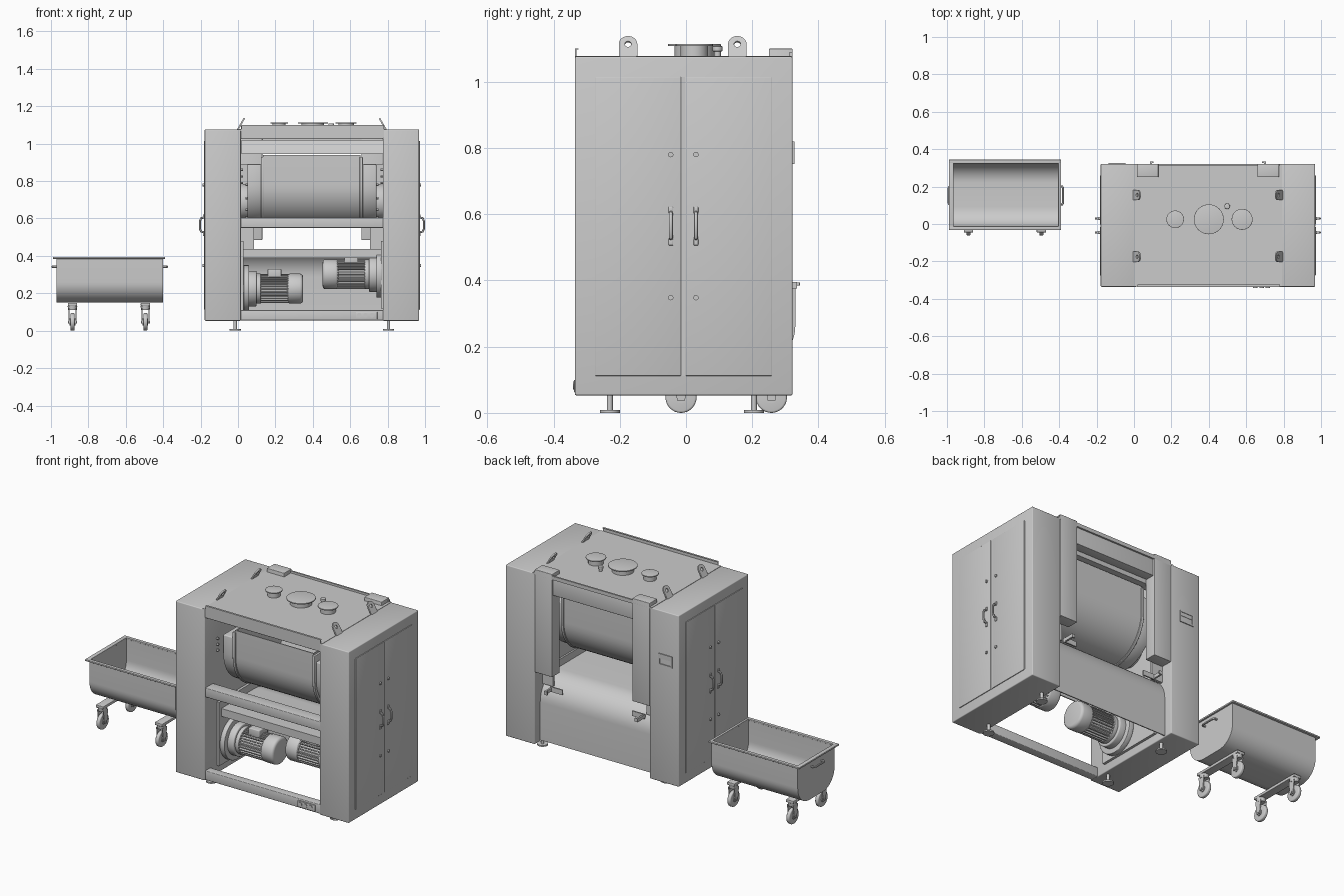
import bpy, bmesh
from math import sin, cos, pi, radians
from mathutils import Matrix, Vector

if "Cube" in bpy.data.objects:
    bpy.data.objects.remove(bpy.data.objects["Cube"])

MX = 0.395                                   # machine mirror plane


def add(name, bm, bevel=0, solid=0):
    bmesh.ops.recalc_face_normals(bm, faces=bm.faces)
    me = bpy.data.meshes.new(name)
    bm.to_mesh(me)
    bm.free()
    ob = bpy.data.objects.new(name, me)
    bpy.context.collection.objects.link(ob)
    if solid:
        m = ob.modifiers.new("solid", 'SOLIDIFY')
        m.thickness, m.offset = solid, -1
    if bevel:
        m = ob.modifiers.new("bevel", 'BEVEL')
        m.width, m.segments, m.limit_method = bevel, 3, 'ANGLE'
    return ob


def box(name, x0, x1, y0, y1, z0, z1, bevel=0):
    bm = bmesh.new()
    bmesh.ops.create_cube(bm, size=1)
    for v in bm.verts:
        v.co = Vector(((x0 + x1) / 2 + v.co.x * (x1 - x0), (y0 + y1) / 2 + v.co.y * (y1 - y0),
                       (z0 + z1) / 2 + v.co.z * (z1 - z0)))
    return add(name, bm, bevel)


def cyl(name, c, r, h, axis='Z', r2=None, seg=32, bevel=0):
    bm = bmesh.new()
    rot = {'Z': Matrix(), 'X': Matrix.Rotation(pi / 2, 4, 'Y'), 'Y': Matrix.Rotation(-pi / 2, 4, 'X')}[axis]
    bmesh.ops.create_cone(bm, cap_ends=True, segments=seg, radius1=r, radius2=r if r2 is None else r2,
                          depth=h, matrix=Matrix.Translation(c) @ rot)
    return add(name, bm, bevel)


def prism(name, prof, x0, x1, bevel=0, open_top=False, solid=0):
    """Extrude a closed y-z profile along x; optionally remove the last (top) strip."""
    bm = bmesh.new()
    a = [bm.verts.new((x0, y, z)) for y, z in prof]
    b = [bm.verts.new((x1, y, z)) for y, z in prof]
    n = len(prof)
    bm.faces.new(a)
    bm.faces.new(b[::-1])
    for i in range(n - 1 if open_top else n):
        j = (i + 1) % n
        bm.faces.new((a[i], b[i], b[j], a[j]))
    return add(name, bm, bevel, solid)


def tube(name, pts, r):
    cu = bpy.data.curves.new(name, 'CURVE')
    cu.dimensions, cu.bevel_depth, cu.bevel_resolution, cu.use_fill_caps = '3D', r, 3, True
    s = cu.splines.new('POLY')
    s.points.add(len(pts) - 1)
    for p, q in zip(s.points, pts):
        p.co = (*q, 1)
    ob = bpy.data.objects.new(name, cu)
    bpy.context.collection.objects.link(ob)


def u_prof(y0, y1, zb, zt, r, n=12):
    """Trough section: open at the top, rounded at the bottom corners."""
    left = [(y0 + r - r * cos(pi / 2 * i / n), zb + r - r * sin(pi / 2 * i / n)) for i in range(n + 1)]
    right = [(y0 + y1 - y, z) for y, z in reversed(left)]
    if abs(y1 - y0 - 2 * r) < 1e-6:
        right = right[1:]
    return [(y0, zt)] + left + right + [(y1, zt)]


def lug(x, y, s):
    """Lifting eye leaning inwards."""
    bm = bmesh.new()
    n, r, h, rings = 32, 0.028, 0.045, []
    for t in (-0.004, 0.004):
        outer, inner = [], []
        for i in range(n):
            a = 2 * pi * i / n
            k = r if sin(a) >= 0 else min(r / max(abs(cos(a)), 1e-6), h / abs(sin(a)))
            for ring, d in ((outer, k), (inner, 0.010)):
                ring.append(bm.verts.new((t, d * cos(a), d * sin(a))))
        rings.append((outer, inner))
    (o0, i0), (o1, i1) = rings
    for p, q in ((o0, o1), (i0, i1), (o0, i0), (o1, i1)):
        for i in range(n):
            j = (i + 1) % n
            bm.faces.new((p[i], p[j], q[j], q[i]))
    ob = add("lifting_lug", bm)
    ob.location = (x, y, 1.112)
    ob.rotation_euler = (0, -s * radians(30), 0)


# cabinets, doors and everything mirrored left / right on the machine
for s in (-1, 1):
    X = lambda d: MX + s * d

    def mbox(name, d0, d1, *rest, **kw):
        return box(name, min(X(d0), X(d1)), max(X(d0), X(d1)), *rest, **kw)

    mbox("cabinet", 0.38, 0.573, -0.336, 0.322, 0.053, 1.076, bevel=0.005)
    for y0, y1 in ((-0.275, -0.015), (-0.002, 0.26)):
        mbox("cabinet_door", 0.55, 0.577, y0, y1, 0.112, 1.015, bevel=0.002)
    mbox("door_strip", 0.55, 0.575, -0.014, -0.003, 0.112, 1.015)
    for y in (-0.046, 0.03):
        tube("door_handle", [(X(d), y, z) for d, z in ((0.57, 0.525), (0.592, 0.53), (0.599, 0.545),
             (0.599, 0.587), (0.592, 0.602), (0.57, 0.607))], 0.006)
        for z in (0.517, 0.614):
            mbox("handle_base", 0.57, 0.582, y - 0.007, y + 0.007, z - 0.011, z + 0.008, bevel=0.002)
        for z in (0.348, 0.78):
            cyl("door_lock", (X(0.579), y, z), 0.008, 0.01, 'X', seg=16)
    # rear column, feet, lifting lugs
    mbox("rear_column", 0.265, 0.38, 0.25, 0.322, 0.485, 1.10, bevel=0.003)
    mbox("rear_column_lower", 0.31, 0.38, 0.235, 0.25, 0.39, 0.89)
    for y in (-0.23, 0.205):
        cyl("foot_pad", (X(0.41), y, 0.004), 0.03, 0.008)
        cyl("foot_stem", (X(0.41), y, 0.032), 0.009, 0.06, seg=16)
    for y in (-0.175, 0.155):
        lug(X(0.375), y, s)
    # bowl end housing with bolted flange and bearing
    cyl("bearing_housing", (X(0.36), 0.0, 0.69), 0.095, 0.05, 'X', bevel=0.004)
    prism("bowl_end_housing", u_prof(-0.215, 0.215, 0.565, 0.89, 0.215), X(0.27), X(0.345), bevel=0.006)
    prism("bowl_end_flange", u_prof(-0.228, 0.232, 0.552, 0.93, 0.23), X(0.255), X(0.272), bevel=0.003)
    for i in range(9):
        a = pi * i / 8
        cyl("housing_bolt", (X(0.349), -0.19 * cos(a), 0.78 - 0.19 * sin(a)), 0.008, 0.014, 'X', seg=6)
    for i in range(3):
        cyl("wall_bolt", (X(0.376), -0.22, 0.79 + 0.035 * i), 0.007, 0.016, 'X', seg=6)
    # brackets on the back panel
    mbox("bracket_arm", 0.30, 0.31, 0.26, 0.335, 0.375, 0.395)
    mbox("bracket_leg", 0.23, 0.31, 0.268, 0.276, 0.37, 0.40)
    mbox("bracket_tip", 0.29, 0.31, 0.327, 0.335, 0.375, 0.395)

# recessed grip on the back of one cabinet
for z in (0.752, 0.812):
    box("back_grip_frame", -0.135, -0.045, 0.315, 0.327, z, z + 0.008)
for x in (-0.135, -0.053):
    box("back_grip_frame", x, x + 0.008, 0.315, 0.327, 0.752, 0.82)
box("back_grip_plate", -0.13, -0.05, 0.315, 0.324, 0.79, 0.815)

# mixing bowl
prism("mixing_bowl", u_prof(-0.22, 0.225, 0.557, 0.94, 0.2225), MX - 0.26, MX + 0.26, solid=0.008, open_top=True)

# top deck, lips and cross beams
box("top_deck", 0.0, 0.79, -0.333, 0.322, 1.068, 1.078)
box("deck_front_lip", 0.02, 0.78, -0.336, -0.331, 1.03, 1.10)
box("deck_front_fold", 0.02, 0.78, -0.336, -0.324, 1.097, 1.10)
box("deck_back_lip", 0.02, 0.78, 0.312, 0.322, 1.07, 1.09)
box("front_top_beam", 0.01, 0.79, -0.332, -0.285, 1.025, 1.07, bevel=0.003)
box("back_top_beam", 0.01, 0.79, 0.255, 0.312, 0.97, 1.07, bevel=0.003)
prism("inner_top_guard", [(0.20, 0.945), (0.255, 0.945), (0.255, 1.02), (0.235, 1.02)], 0.02, 0.78)
box("front_mid_beam", 0.01, 0.79, -0.33, -0.255, 0.55, 0.605, bevel=0.004)
box("front_bottom_beam", 0.01, 0.79, -0.33, -0.28, 0.055, 0.11, bevel=0.004)
box("connector_plate", 0.63, 0.745, -0.338, -0.328, 0.062, 0.10, bevel=0.002)
for x in (0.648, 0.682, 0.716):
    cyl("connector", (x, -0.336, 0.083), 0.012, 0.01, 'Y', seg=16)

# back panel curving forward over the motors, with a turned-down front lip
R = 0.15
arc = lambda r: [(0.12 + r * cos(pi / 2 * i / 10), 0.287 + r * sin(pi / 2 * i / 10)) for i in range(11)]
prism("back_panel", [(0.27, 0.06)] + arc(R) + [(-0.2, 0.437), (-0.2, 0.39), (-0.194, 0.39), (-0.194, 0.431)]
      + arc(R - 0.006)[::-1] + [(0.264, 0.06)], 0.01, 0.79)

# ports on the deck
for x, r in ((0.22, 0.047), (0.4, 0.08), (0.578, 0.056)):
    cyl("port_neck", (x, 0.025, 1.092), r * 0.75, 0.034)
    cyl("port_flange", (x, 0.025, 1.111), r, 0.006, bevel=0.001)
cyl("vent_stem", (0.498, 0.095, 1.085), 0.010, 0.025, seg=16)
cyl("vent_cap", (0.498, 0.095, 1.1), 0.015, 0.016, seg=16, bevel=0.002)


def motor(x0, s, y, z):
    """Geared motor along x: flange at x0, fan cover pointing towards s."""
    teeth = []
    for i in range(28):
        a = 2 * pi * i / 28
        teeth += [(y + r * cos(a + d), z + r * sin(a + d))
                  for r, d in ((0.066, 0), (0.078, 0.01), (0.078, 0.09), (0.066, 0.1))]
    prism("motor_fins", teeth, x0 + s * 0.07, x0 + s * 0.24)
    cyl("motor_mount", (x0 + s * 0.015, y, z), 0.125, 0.03, 'X', bevel=0.003)
    cyl("motor_gearbox", (x0 + s * 0.04, y, z), 0.095, 0.06, 'X', bevel=0.006)
    cyl("motor_end_shield", (x0 + s * 0.08, y, z), 0.08, 0.025, 'X', bevel=0.003)
    cyl("motor_fan_cover", (x0 + s * 0.275, y, z), 0.08, 0.085, 'X', bevel=0.016)
    box("terminal_box", x0 + s * 0.165 - 0.037, x0 + s * 0.165 + 0.037, y - 0.04, y + 0.04, z + 0.06, z + 0.105, 0.005)


motor(0.03, 1, -0.09, 0.225)
motor(0.77, -1, -0.13, 0.302)
box("motor_plate_left", 0.015, 0.03, -0.22, 0.2, 0.1, 0.48)
box("motor_plate_right", 0.765, 0.778, -0.25, 0.2, 0.12, 0.48)

# trolley tub with rolled rim
TX0, TX1, TY0, TY1 = -0.97, -0.40, -0.018, 0.33
prism("trolley_tub", u_prof(TY0, TY1, 0.15, 0.39, 0.11), TX0, TX1, open_top=True, solid=0.006)
for y0, y1 in ((-0.032, -0.012), (0.324, 0.344)):
    box("trolley_rim_long", -0.99, -0.39, y0, y1, 0.384, 0.394, 0.002)
for x0, x1 in ((-0.99, -0.965), (-0.405, -0.39)):
    box("trolley_rim_end", x0, x1, -0.032, 0.344, 0.384, 0.394, 0.002)
for x, o in ((TX0, -1), (TX1, 1)):
    tube("trolley_handle", [(x, 0.105, 0.342), (x + o * 0.016, 0.105, 0.342), (x + o * 0.021, 0.112, 0.342),
         (x + o * 0.021, 0.193, 0.342), (x + o * 0.016, 0.2, 0.342), (x, 0.2, 0.342)], 0.006)

# trolley casters on two cross bars
for x in (-0.885, -0.495):
    box("caster_bar", x - 0.025, x + 0.025, -0.045, 0.285, 0.132, 0.149, 0.003)
    for y in (-0.015, 0.258):
        cyl("caster_swivel", (x, y, 0.122), 0.023, 0.022, r2=0.026)
        cyl("caster_wheel", (x, y, 0.047), 0.047, 0.022, 'X', bevel=0.006)
        cyl("caster_hub", (x, y, 0.047), 0.018, 0.03, 'X', seg=20)
        cyl("caster_axle", (x, y, 0.047), 0.006, 0.048, 'X', seg=12)
        for o in (-1, 1):
            prism("caster_fork", [(y - 0.012, 0.037), (y + 0.012, 0.037), (y + 0.022, 0.118), (y - 0.022, 0.118)],
                  x + o * 0.016, x + o * 0.021)

# tubes to meshes, smooth shading with sharp edges kept
bpy.ops.object.select_all(action='DESELECT')
for ob in bpy.data.objects:
    ob.select_set(True)
    bpy.context.view_layer.objects.active = ob
bpy.ops.object.convert(target='MESH')
bpy.ops.object.shade_smooth_by_angle(angle=radians(35))
